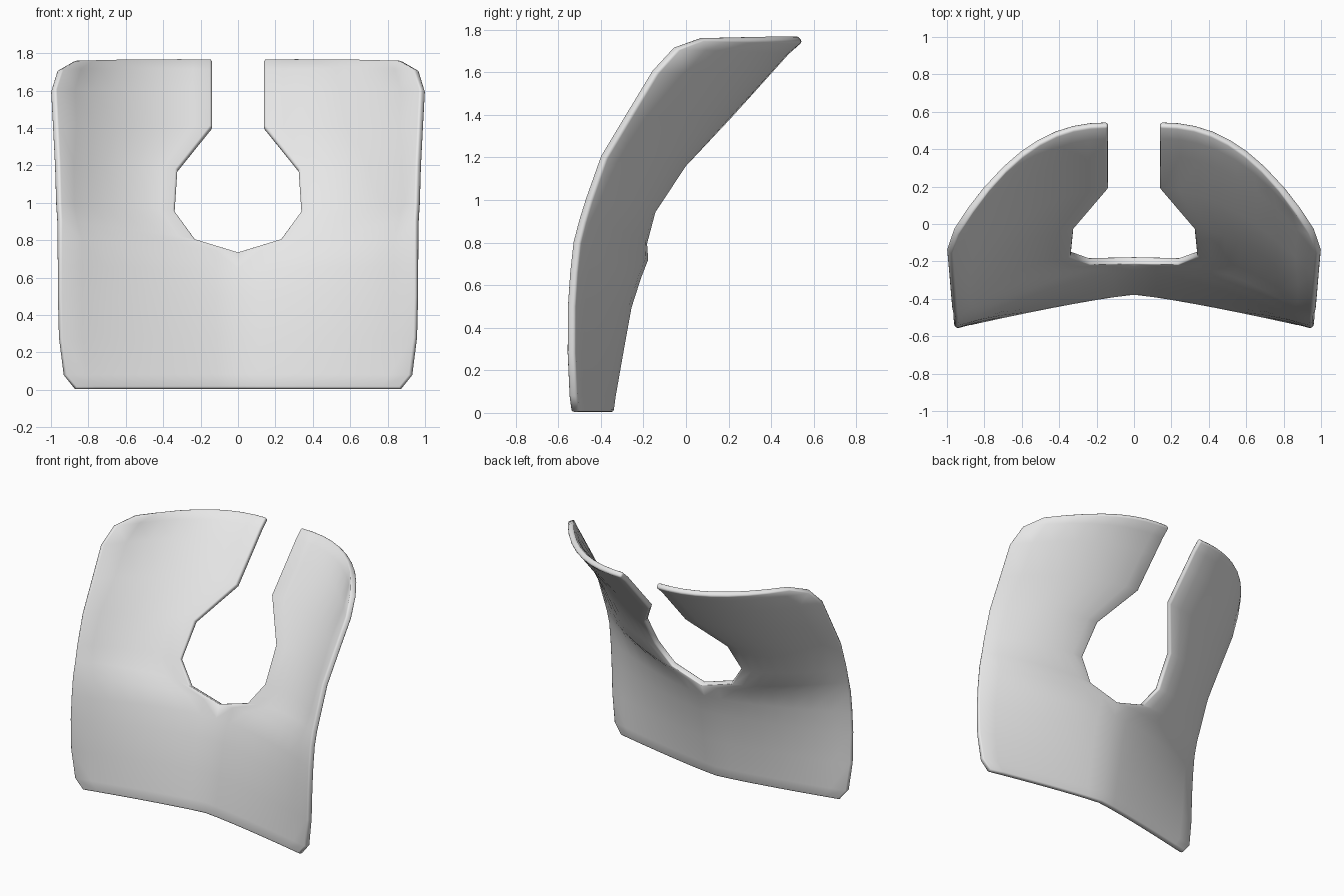
import bpy, bmesh

if "Cube" in bpy.data.objects:
    bpy.data.objects.remove(bpy.data.objects["Cube"])

# Half-panel rows, bottom to top:
# inner z, x, y / outer z, x, y / sideways curve power
ROWS = [
    (0.005, 0.0, -0.36, 0.005, 0.87, -0.52, 1.2),
    (0.08, 0.0, -0.35, 0.08, 0.93, -0.53, 1.2),
    (0.28, 0.0, -0.315, 0.28, 0.955, -0.54, 1.3),
    (0.50, 0.0, -0.275, 0.50, 0.96, -0.54, 1.4),
    (0.64, 0.0, -0.23, 0.66, 0.96, -0.53, 1.5),
    (0.73, 0.0, -0.195, 0.80, 0.96, -0.515, 1.6),
    (0.80, 0.23, -0.20, 0.90, 0.96, -0.49, 1.7),
    (0.95, 0.34, -0.16, 1.00, 0.965, -0.46, 1.7),
    (1.17, 0.325, -0.015, 1.20, 0.97, -0.39, 1.8),
    (1.40, 0.14, 0.20, 1.40, 0.98, -0.27, 1.9),
    (1.60, 0.14, 0.38, 1.60, 0.99, -0.15, 2.1),
    (1.70, 0.14, 0.47, 1.71, 0.955, -0.05, 2.2),
    (1.758, 0.14, 0.535, 1.758, 0.87, 0.08, 2.3),
]
COLS = 9

grey = bpy.data.materials.new("light_grey")
grey.diffuse_color = (0.8, 0.8, 0.8, 1)
grey.use_nodes = True
grey.node_tree.nodes["Principled BSDF"].inputs["Base Color"].default_value = grey.diffuse_color

# Curved half panel, leaning back at the top, sides folding forward
bm = bmesh.new()
grid = []
for zi, xi, yi, zo, xo, yo, p in ROWS:
    line = []
    for c in range(COLS):
        s = c / (COLS - 1)
        line.append(bm.verts.new((xi + (xo - xi) * s,
                                  yi + (yo - yi) * s ** p,
                                  zi + (zo - zi) * s)))
    grid.append(line)
for a, b in zip(grid, grid[1:]):
    for c in range(COLS - 1):
        bm.faces.new((a[c], a[c + 1], b[c + 1], b[c]))
mesh = bpy.data.meshes.new("curved_panel")
bm.to_mesh(mesh)
bm.free()
mesh.materials.append(grey)
panel = bpy.data.objects.new("curved_panel", mesh)
bpy.context.collection.objects.link(panel)

# Second half, sheet thickness and softened rim
mirror = panel.modifiers.new("mirror", 'MIRROR')
mirror.use_clip = True
solid = panel.modifiers.new("thickness", 'SOLIDIFY')
solid.thickness = 0.04
solid.offset = 0
bevel = panel.modifiers.new("rim", 'BEVEL')
bevel.width = 0.012
bevel.segments = 2
bevel.limit_method = 'ANGLE'
bevel.angle_limit = 0.9

bpy.context.view_layer.objects.active = panel
panel.select_set(True)
bpy.ops.object.shade_smooth_by_angle(angle=0.9)
